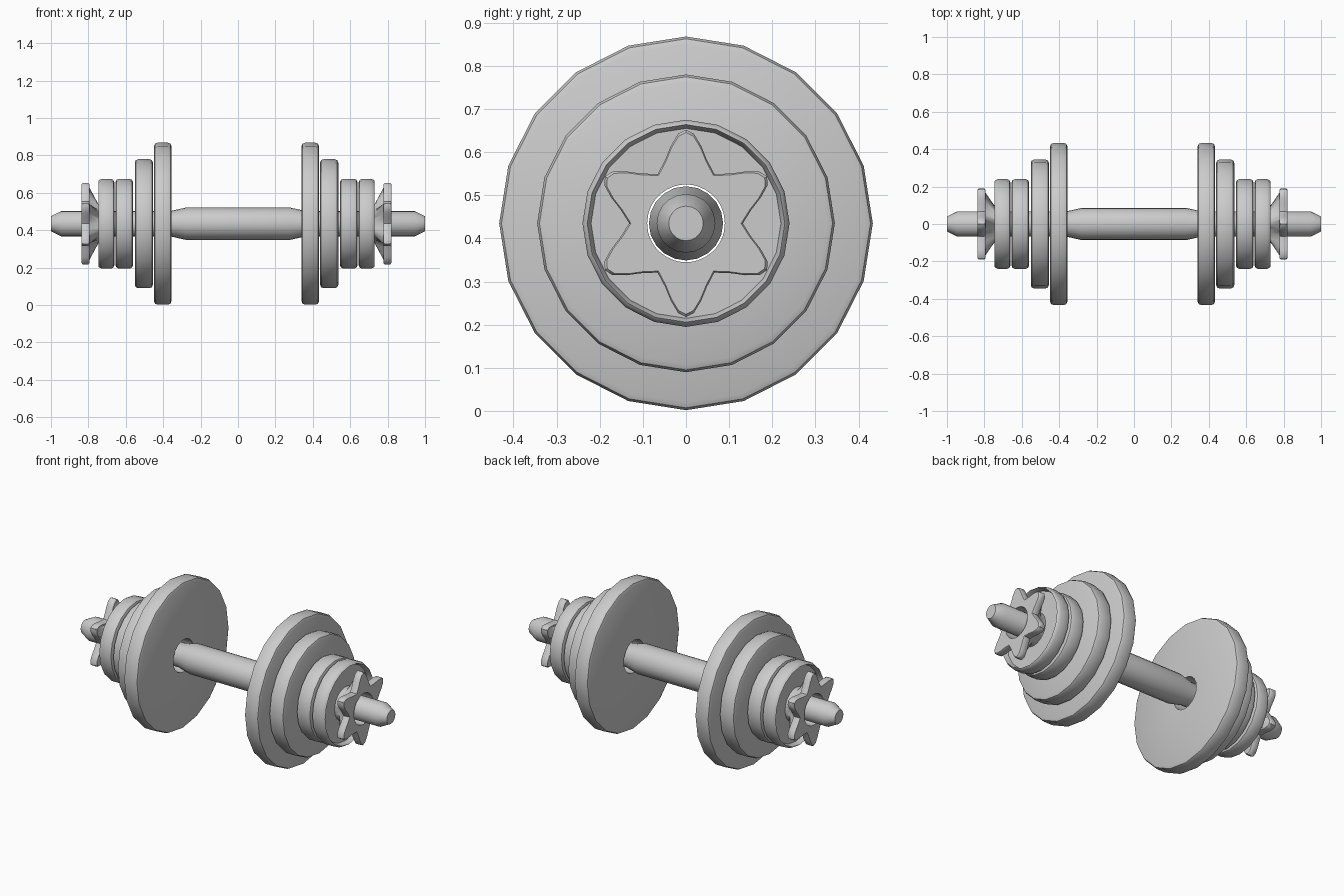
import bpy, bmesh
from math import sin, cos, pi, hypot, atan2

if "Cube" in bpy.data.objects:
    bpy.data.objects.remove(bpy.data.objects["Cube"])

CZ = 0.435      # axis height
SIDES = 20


def loft(name, rings, wrap):
    """Skin a list of equal-length rings of points; wrap joins last to first."""
    bm = bmesh.new()
    vs = [[bm.verts.new(p) for p in ring] for ring in rings]
    n = len(vs[0])
    pairs = list(zip(vs, vs[1:]))
    if wrap:
        pairs.append((vs[-1], vs[0]))
    else:
        bm.faces.new(vs[0])
        bm.faces.new(vs[-1])
    for a, b in pairs:
        for i in range(n):
            j = (i + 1) % n
            bm.faces.new((a[i], a[j], b[j], b[i]))
    bmesh.ops.recalc_face_normals(bm, faces=bm.faces)
    me = bpy.data.meshes.new(name)
    bm.to_mesh(me)
    bm.free()
    ob = bpy.data.objects.new(name, me)
    bpy.context.collection.objects.link(ob)
    bpy.ops.object.select_all(action='DESELECT')
    ob.select_set(True)
    bpy.context.view_layer.objects.active = ob
    bpy.ops.object.shade_smooth_by_angle(angle=0.65)
    return ob


def circle(x, r, n=SIDES):
    return [(x, r * sin(2 * pi * i / n), CZ + r * cos(2 * pi * i / n)) for i in range(n)]


def plate(name, sx, dx, x0, x1, r, dished=False):
    hole, b = 0.095, 0.018
    prof = [(x0, hole), (x0, r - b), (x0 + b * .3, r - b * .3), (x0 + b, r),
            (x1 - b, r), (x1 - b * .3, r - b * .3)]
    if dished:   # raised lip around a recessed face
        prof += [(x1, r - 0.011), (x1 - 0.005, r - 0.014), (x1 - 0.03, r - 0.02), (x1 - 0.03, hole)]
    else:
        prof += [(x1, r - b), (x1, hole)]
    loft(name, [circle(sx * (x + dx), q) for x, q in prof], True)


# one half of a lobe of the star nut: (sideways, outward)
HALF = [(0, 0.217), (0.018, 0.208), (0.035, 0.18), (0.048, 0.148), (0.066, 0.114)]
LOBE = [(-s, u) for s, u in HALF[3:0:-1]] + HALF
POLAR = [(atan2(s, u) + k * pi / 3, hypot(s, u)) for k in range(6) for s, u in LOBE]


def star_nut(name, sx, dx):
    def ring(x, scale=None, r=None):
        return [(sx * (x + dx), (r or q * scale) * sin(a), CZ + (r or q * scale) * cos(a))
                for a, q in POLAR]
    rings = [ring(0.70, r=0.09), ring(0.70, r=0.098), ring(0.728, r=0.1),
             ring(0.777, 0.88), ring(0.777, 0.97), ring(0.783, 1.0),
             ring(0.814, 1.0), ring(0.82, 0.97), ring(0.82, r=0.09)]
    loft(name, rings, True)


# bar with a thicker grip and tapered ends
half_bar = [(0.28, 0.086), (0.36, 0.068), (0.945, 0.068), (1.0, 0.04)]
bar = [(-x, r) for x, r in reversed(half_bar)] + half_bar
loft("bar", [circle(x, r) for x, r in bar], False)

# plates and nuts on both ends (the left stack sits slightly further out)
for side, sx, dx in (("right", 1, 0.0), ("left", -1, 0.016)):
    plate(side + "_large_plate", sx, dx, 0.34, 0.433, 0.433)
    plate(side + "_medium_plate", sx, dx, 0.439, 0.536, 0.345)
    plate(side + "_small_plate", sx, dx, 0.545, 0.639, 0.24)
    plate(side + "_outer_plate", sx, dx, 0.645, 0.73, 0.24, True)
    star_nut(side + "_star_nut", sx, dx)
